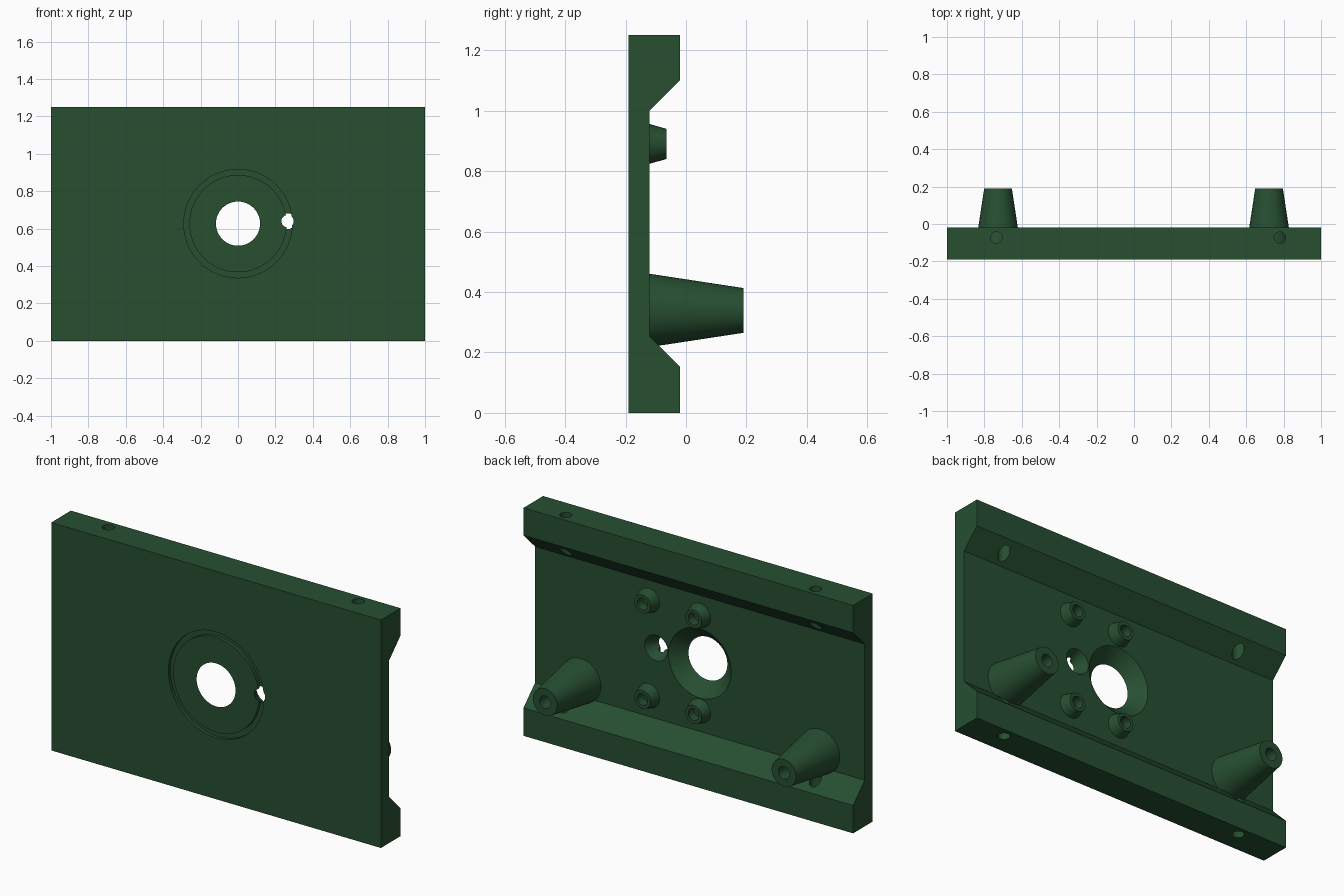
import bpy, bmesh, math
from mathutils import Matrix

if "Cube" in bpy.data.objects:
    bpy.data.objects.remove(bpy.data.objects["Cube"])

green = bpy.data.materials.new("dark_green")
green.diffuse_color = (0.020, 0.078, 0.031, 1)
green.use_nodes = True
green.node_tree.nodes["Principled BSDF"].inputs["Base Color"].default_value = green.diffuse_color

CZ = 0.627                       # height of the central opening
FRONT, FLOOR, BACK = -0.19, -0.12, -0.02


def add_object(name, bm):
    bmesh.ops.recalc_face_normals(bm, faces=bm.faces)
    mesh = bpy.data.meshes.new(name)
    bm.to_mesh(mesh)
    bm.free()
    mesh.materials.append(green)
    obj = bpy.data.objects.new(name, mesh)
    bpy.context.collection.objects.link(obj)
    return obj


def lathe(name, profile, x, z, closed=False, n=64):
    """Revolve (radius, y) points about the y axis, placed at x, z."""
    bm = bmesh.new()
    rings = [[bm.verts.new((x + r * math.cos(2 * math.pi * i / n), y,
                            z + r * math.sin(2 * math.pi * i / n)))
              for i in range(n)] for r, y in profile]
    pairs = list(zip(rings, rings[1:]))
    if closed:
        pairs.append((rings[-1], rings[0]))
    else:
        bm.faces.new(rings[0])
        bm.faces.new(rings[-1])
    for a, b in pairs:
        for i in range(n):
            j = (i + 1) % n
            bm.faces.new((a[i], a[j], b[j], b[i]))
    return add_object(name, bm)


def smooth(obj):
    bpy.ops.object.select_all(action='DESELECT')
    obj.select_set(True)
    bpy.context.view_layer.objects.active = obj
    bpy.ops.object.shade_smooth_by_angle(angle=math.radians(30))


def cut(obj, cutter):
    mod = obj.modifiers.new("cut", 'BOOLEAN')
    mod.operation, mod.solver, mod.object = 'DIFFERENCE', 'EXACT', cutter
    bpy.context.view_layer.objects.active = obj
    bpy.ops.object.modifier_apply(modifier=mod.name)
    bpy.data.objects.remove(cutter)


def sink(r_front, r_back):
    """Conical hole profile, extended slightly past both plate faces."""
    s = (r_back - r_front) / (FLOOR - FRONT) * 0.01
    return [(r_front - s, FRONT - 0.01), (r_back + s, FLOOR + 0.01)]


# Plate with thick, chamfered top and bottom rails
section = [(FRONT, 0), (BACK, 0), (BACK, 0.153), (FLOOR, 0.253),
           (FLOOR, 1.0), (BACK, 1.1), (BACK, 1.25), (FRONT, 1.25)]
bm = bmesh.new()
face = bm.faces.new([bm.verts.new((-1, y, z)) for y, z in section])
ext = bmesh.ops.extrude_face_region(bm, geom=[face])
bmesh.ops.translate(bm, vec=(2, 0, 0),
                    verts=[v for v in ext["geom"] if isinstance(v, bmesh.types.BMVert)])
plate = add_object("plate", bm)

# Central opening, small side hole and front ring groove
cut(plate, lathe("opening_cutter", sink(0.118, 0.19), 0, CZ))
cut(plate, lathe("groove_cutter", [(0.26, FRONT - 0.02), (0.29, FRONT - 0.02),
                                   (0.29, FRONT + 0.018), (0.26, FRONT + 0.018)],
                 0, CZ, closed=True))
cut(plate, lathe("side_hole_cutter", sink(0.033, 0.07), 0.265, 0.64, n=48))

# Vertical screw holes through both rails
for x in (-0.735, 0.78):
    for z in (0.1, 1.15):
        bm = bmesh.new()
        bmesh.ops.create_cone(bm, cap_ends=True, segments=32, radius1=0.031,
                              radius2=0.031, depth=0.34,
                              matrix=Matrix.Translation((x, -0.073, z)))
        cut(plate, add_object("screw_hole_cutter", bm))
smooth(plate)

# Long tapered posts with blind bores
for side, x in (("left", -0.727), ("right", 0.722)):
    smooth(lathe(side + "_post", [(0.122, FLOOR - 0.005), (0.074, 0.19),
                                  (0.034, 0.19), (0.034, 0.0)], x, 0.339))

# Four short bored bosses
for i, (x, z) in enumerate([(0, 0.89), (0.31, 0.89), (0, 0.367), (0.31, 0.367)]):
    smooth(lathe(f"boss_{i + 1}", [(0.067, FLOOR - 0.005), (0.05, -0.065),
                                   (0.032, -0.065), (0.032, -0.115)], x, z, n=48))
